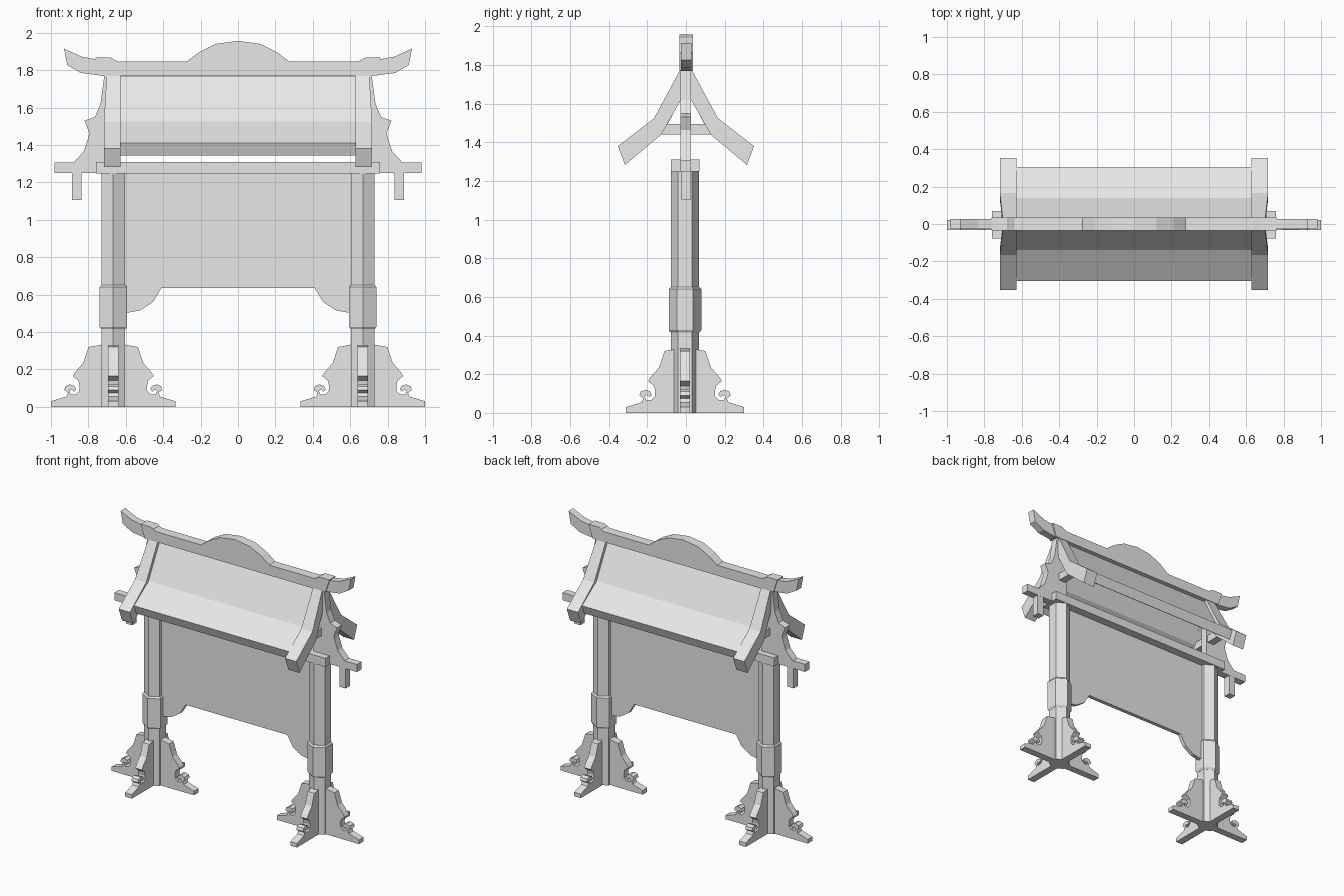
import bpy, bmesh, math
from mathutils import Vector

cube = bpy.data.objects.get("Cube")
if cube:
    bpy.data.objects.remove(cube, do_unlink=True)

GREY = (0.8, 0.8, 0.8, 1.0)
mat = bpy.data.materials.new("plain grey")
mat.use_nodes = True
mat.diffuse_color = GREY
mat.node_tree.nodes["Principled BSDF"].inputs["Base Color"].default_value = GREY


def finish(name, bm):
    bmesh.ops.recalc_face_normals(bm, faces=bm.faces)
    mesh = bpy.data.meshes.new(name)
    bm.to_mesh(mesh)
    bm.free()
    mesh.materials.append(mat)
    obj = bpy.data.objects.new(name, mesh)
    bpy.context.collection.objects.link(obj)
    return obj


def plate(name, outline, axis, low, high):
    """Extrude an outline (horizontal, z) along the x or y axis."""
    bm = bmesh.new()
    at = (lambda p, d: (d, p[0], p[1])) if axis == "x" else (lambda p, d: (p[0], d, p[1]))
    face = bm.faces.new([bm.verts.new(at(p, low)) for p in outline])
    ext = bmesh.ops.extrude_face_region(bm, geom=[face])
    moved = [v for v in ext["geom"] if isinstance(v, bmesh.types.BMVert)]
    bmesh.ops.translate(bm, verts=moved, vec=Vector(at((0, 0), high - low)))
    return finish(name, bm)


def box(name, x0, x1, y0, y1, z0, z1):
    return plate(name, [(x0, z0), (x1, z0), (x1, z1), (x0, z1)], "y", y0, y1)


def hex_column(name, x, y, rings):
    """Stack hexagonal rings of (radius, z), corners towards front and back."""
    bm = bmesh.new()
    loops = []
    for r, z in rings:
        angles = [math.radians(90 + 60 * i) for i in range(6)]
        loops.append([bm.verts.new((x + r * math.cos(a), y + r * math.sin(a), z)) for a in angles])
    for a, b in zip(loops, loops[1:]):
        for i in range(6):
            j = (i + 1) % 6
            bm.faces.new((a[i], a[j], b[j], b[i]))
    bm.faces.new(loops[0])
    bm.faces.new(loops[-1])
    return finish(name, bm)


def mirrored(half):
    """Complete a symmetric outline whose points run from centre to centre."""
    return half + [(-u, z) for u, z in reversed(half) if u > 0.0001]


POST_X, POST_Y = 0.667, -0.005

# Carved foot: stepped slope, scroll, then a low toe
foot = [(0, 0), (0.332, 0), (0.332, 0.03), (0.25, 0.055), (0.242, 0.075),
        (0.262, 0.09), (0.255, 0.11), (0.232, 0.12), (0.207, 0.112),
        (0.197, 0.092), (0.21, 0.082), (0.222, 0.092), (0.235, 0.085),
        (0.226, 0.066), (0.2, 0.066), (0.182, 0.085), (0.18, 0.11),
        (0.186, 0.14), (0.217, 0.165), (0.2, 0.19), (0.16, 0.235),
        (0.132, 0.32), (0.06, 0.333), (0, 0.333)]

# Side bracket from ridge to beam end
bracket = [(0.63, 1.25), (0.98, 1.25), (0.98, 1.305), (0.88, 1.305),
           (0.825, 1.365), (0.8, 1.44), (0.795, 1.465), (0.82, 1.53),
           (0.765, 1.55), (0.735, 1.62), (0.715, 1.77), (0.63, 1.77)]

# Bent roof sections across the depth
barge = mirrored([(0.03, 1.775), (0.165, 1.525), (0.352, 1.38),
                  (0.315, 1.283), (0.128, 1.44), (0.012, 1.645)])
slab = mirrored([(0.01, 1.765), (0.138, 1.525), (0.305, 1.41),
                 (0.28, 1.345), (0.105, 1.475), (0.005, 1.665)])

# Upturned ridge horn
horn = [(0.66, 1.772), (0.74, 1.772), (0.84, 1.785), (0.913, 1.827),
        (0.93, 1.915), (0.835, 1.872), (0.75, 1.857), (0.66, 1.857)]

for side, s in (("left", 1), ("right", -1)):
    px = s * POST_X
    # Post with a thicker sleeve
    hex_column(side + "_post", px, POST_Y, [(0.073, 0), (0.073, 1.25)])
    hex_column(side + "_post_sleeve", px, POST_Y,
               [(0.074, 0.415), (0.084, 0.428), (0.084, 0.64), (0.074, 0.652)])
    # Four crossed feet
    for t in (1, -1):
        plate(side + "_side_foot", [(px + t * u, z) for u, z in foot],
              "y", POST_Y - 0.026, POST_Y + 0.026)
        plate(side + "_depth_foot", [(POST_Y + t * max(u - 0.026, 0), z) for u, z in foot[1:-1]]
              + [(POST_Y, 0.333), (POST_Y, 0)], "x", px - 0.027, px + 0.027)
    # Bracket and hanging peg
    plate(side + "_bracket", [(s * u, z) for u, z in bracket], "y", -0.028, 0.026)
    box(side + "_peg", s * 0.837, s * 0.888, -0.027, 0.025, 1.105, 1.252)
    # Gable board, slightly narrower towards the ridge
    board = plate(side + "_gable_board", barge, "x", s * 0.627, s * 0.717)
    for v in board.data.vertices:
        if v.co.z > 1.6 and abs(v.co.x) > 0.7:
            v.co.x = s * 0.702
    box(side + "_gable_tie", s * 0.64, s * 0.695, -0.135, 0.135, 1.44, 1.495)
    plate(side + "_ridge_horn", [(s * u, z) for u, z in horn], "y", -0.026, 0.028)

# Roof, ridge and crossbeam
plate("roof", slab, "x", -0.63, 0.63)
ridge = mirrored([(0, 1.957), (0.12, 1.94), (0.21, 1.895), (0.275, 1.845),
                  (0.64, 1.845), (0.68, 1.867), (0.762, 1.867), (0.73, 1.77)])
plate("ridge", ridge, "y", -0.034, 0.036)
box("crossbeam", -0.76, 0.76, -0.078, 0.07, 1.248, 1.31)

# Notice panel with curved lower corners
panel = mirrored([(0.61, 1.25), (0.61, 0.5), (0.525, 0.515), (0.455, 0.56), (0.41, 0.635)])
plate("notice_panel", panel, "y", -0.018, 0.01)
